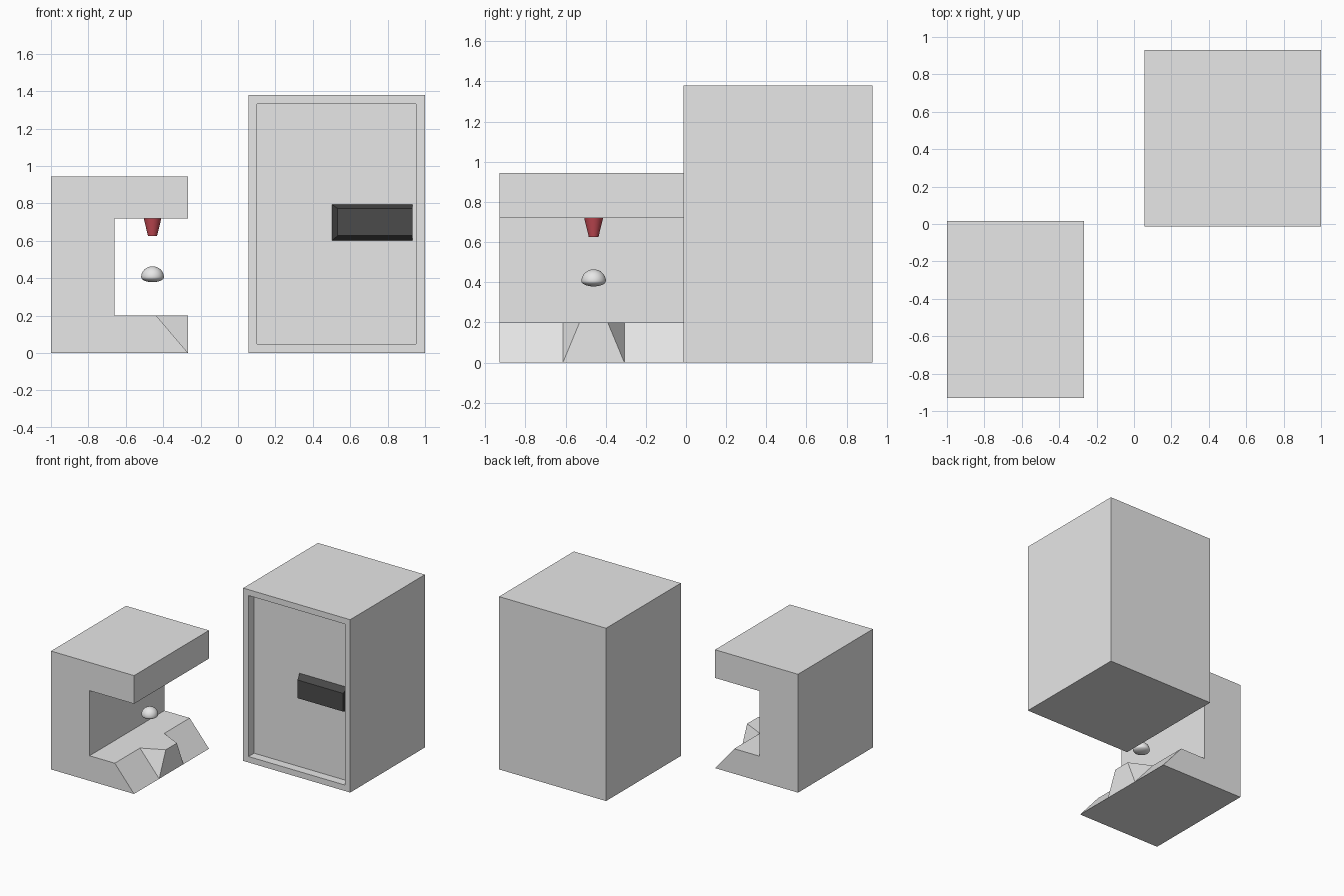
import bpy, bmesh, math
from mathutils import Vector

cube = bpy.data.objects.get("Cube")
if cube:
    bpy.data.objects.remove(cube, do_unlink=True)


def material(name, rgb):
    m = bpy.data.materials.new(name)
    m.use_nodes = True
    m.diffuse_color = (*rgb, 1)
    m.node_tree.nodes["Principled BSDF"].inputs["Base Color"].default_value = (*rgb, 1)
    return m


GREY = material("light_grey", (0.8, 0.8, 0.8))
RED = material("red", (0.57, 0.07, 0.09))
DARK = material("dark_grey", (0.07, 0.07, 0.07))


def finish(name, bm, mat, smooth=False):
    bmesh.ops.recalc_face_normals(bm, faces=bm.faces)
    mesh = bpy.data.meshes.new(name)
    bm.to_mesh(mesh)
    bm.free()
    mesh.materials.append(mat)
    obj = bpy.data.objects.new(name, mesh)
    bpy.context.collection.objects.link(obj)
    if smooth:
        bpy.ops.object.select_all(action='DESELECT')
        obj.select_set(True)
        bpy.context.view_layer.objects.active = obj
        bpy.ops.object.shade_smooth_by_angle(angle=math.radians(35))
    return obj


def lathe(name, profile, centre, mat, steps=32):
    """Spin a radius/height profile around a vertical axis."""
    bm = bmesh.new()
    verts = [bm.verts.new((centre[0] + r, centre[1], z)) for r, z in profile]
    edges = [bm.edges.new(pair) for pair in zip(verts, verts[1:])]
    bmesh.ops.spin(bm, geom=verts + edges, cent=(*centre, 0), axis=(0, 0, 1),
                   angle=math.tau, steps=steps)
    bmesh.ops.remove_doubles(bm, verts=bm.verts, dist=1e-4)
    return finish(name, bm, mat, smooth=True)


# C-shaped stand: profile in x/z swept along y, with a sloped base edge
LEFT, INNER, SLOPE, EDGE = -1.0, -0.66, -0.437, -0.267
FLOOR = 0.2
profile = [(LEFT, 0), (EDGE, 0), (SLOPE, FLOOR), (INNER, FLOOR),
           (INNER, 0.72), (EDGE, 0.72), (EDGE, 0.945), (LEFT, 0.945)]
bm = bmesh.new()
rings = [[bm.verts.new((x, y, z)) for x, z in profile]
         for y in (-0.93, -0.613, -0.307, 0.015)]
n = len(profile)
for k, (a, b) in enumerate(zip(rings, rings[1:])):
    for i in range(n):
        if (k, i) != (1, 1):  # the middle of the slope is left open for the lip
            j = (i + 1) % n
            bm.faces.new((a[i], a[j], b[j], b[i]))
bm.faces.new(rings[0])
bm.faces.new(rings[-1])
# Tapered lip filling the gap in the slope
low = [rings[k][1] for k in (1, 2)]
high = [rings[k][2] for k in (1, 2)]
tip = [bm.verts.new((EDGE, y, FLOOR)) for y in (-0.53, -0.39)]
bm.faces.new((low[0], low[1], tip[1], tip[0]))
bm.faces.new((high[0], tip[0], tip[1], high[1]))
for k in (0, 1):
    bm.faces.new((high[k], low[k], tip[k]))
finish("c_shaped_stand", bm, GREY)

# Red nozzle under the upper arm
CENTRE = (-0.457, -0.46)
lathe("nozzle", [(0, 0.72), (0.047, 0.72), (0.024, 0.625), (0, 0.625)], CENTRE, RED)

# Floating dome with a shallow rounded underside
dome = []
for i in range(17):
    t = math.pi * (0.5 - i / 16)
    height = 0.058 if t > 0 else 0.027
    dome.append((0.061 * math.cos(t), 0.406 + height * math.sin(t)))
lathe("dome", dome, CENTRE, GREY)

# Tall cabinet with a recessed front panel
bm = bmesh.new()
bmesh.ops.create_cube(bm, size=1)
bmesh.ops.scale(bm, vec=(0.945, 0.943, 1.38), verts=bm.verts)
bmesh.ops.translate(bm, vec=(0.5275, 0.4585, 0.69), verts=bm.verts)
bm.normal_update()
front = min(bm.faces, key=lambda f: f.normal.y)
bmesh.ops.inset_region(bm, faces=[front], thickness=0.067)
panel = bmesh.ops.extrude_face_region(bm, geom=[front])["geom"]
bmesh.ops.translate(bm, vec=(0, 0.07, 0),
                    verts=[v for v in panel if isinstance(v, bmesh.types.BMVert)])
if front.is_valid:
    bmesh.ops.delete(bm, geom=[front], context='FACES_ONLY')
finish("cabinet", bm, GREY)

# Bevelled dark handle reaching from the panel to the frame
bm = bmesh.new()
loops = []
for y, x0, z0, z1 in ((0.058, 0.503, 0.602, 0.794), (-0.01, 0.533, 0.628, 0.773)):
    loops.append([bm.verts.new(Vector((x, y, z)))
                  for x, z in ((x0, z0), (0.933, z0), (0.933, z1), (x0, z1))])
for i in range(4):
    j = (i + 1) % 4
    bm.faces.new((loops[0][i], loops[0][j], loops[1][j], loops[1][i]))
for loop in loops:
    bm.faces.new(loop)
finish("handle", bm, DARK)
